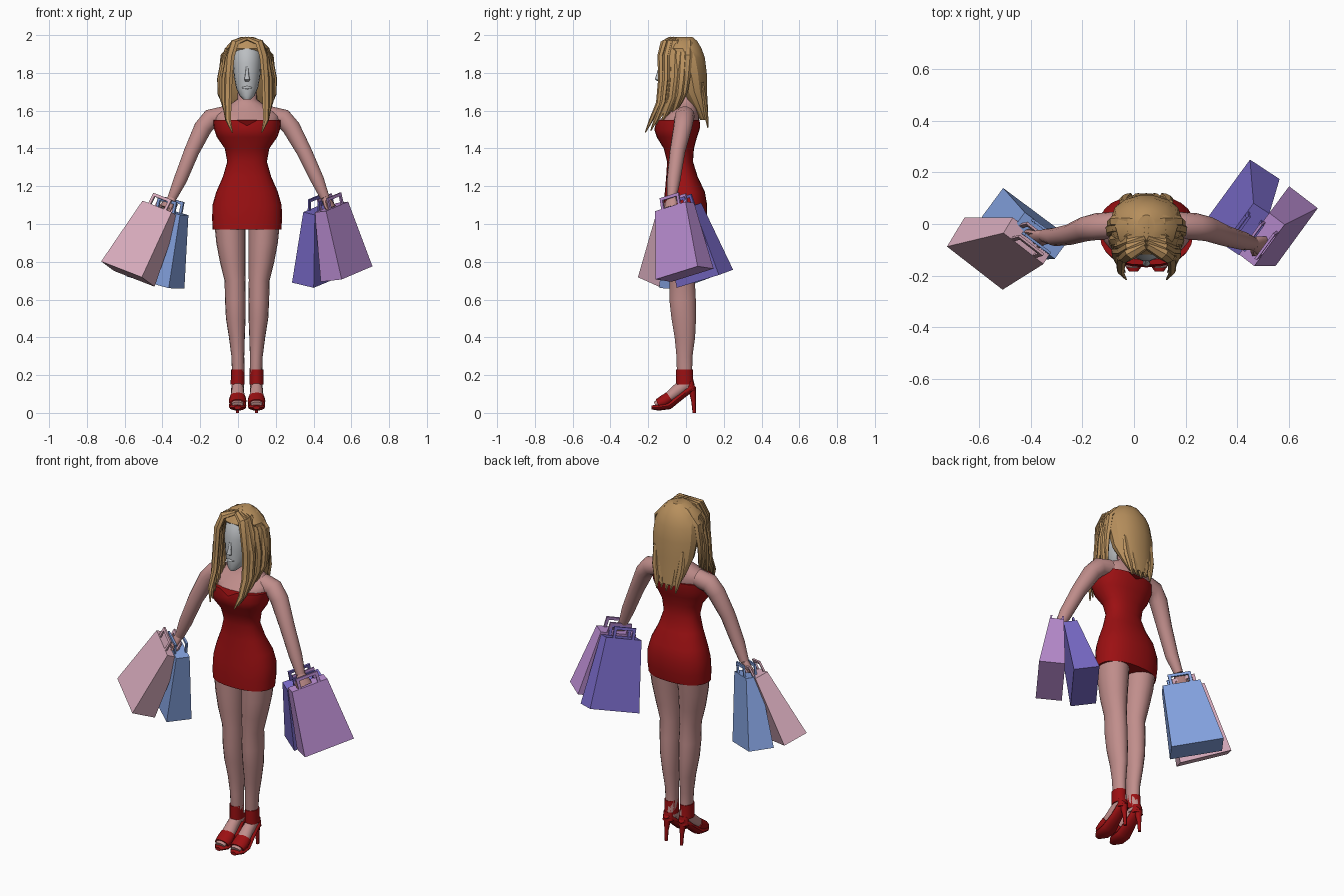
import bpy, bmesh, math
from mathutils import Vector, Matrix

C = 0.048  # body centre line


def material(name, rgb):
    m = bpy.data.materials.new(name)
    m.diffuse_color = (*rgb, 1)
    return m


SKIN = material("skin", (0.53, 0.27, 0.26))
FACE = material("pale grey", (0.50, 0.52, 0.54))
HAIR = material("dark blonde", (0.48, 0.28, 0.11))
RED = material("red", (0.33, 0.005, 0.006))
PINK = material("pink", (0.70, 0.42, 0.52))
BLUE = material("blue", (0.23, 0.36, 0.74))
INDIGO = material("indigo", (0.19, 0.145, 0.58))
ORCHID = material("orchid", (0.50, 0.27, 0.65))


def finish(name, bm, mat, angle=None):
    bmesh.ops.recalc_face_normals(bm, faces=bm.faces)
    me = bpy.data.meshes.new(name)
    bm.to_mesh(me)
    bm.free()
    me.materials.append(mat)
    ob = bpy.data.objects.new(name, me)
    bpy.context.collection.objects.link(ob)
    if angle:
        bpy.ops.object.select_all(action='DESELECT')
        ob.select_set(True)
        bpy.context.view_layer.objects.active = ob
        bpy.ops.object.shade_smooth_by_angle(angle=math.radians(angle))
    return ob


def tube(name, pts, mat, sides=12, ref=(1, 0, 0), flat=False, power=1.0, angle=50):
    """Loft of elliptical rings; each point is x, y, z, radius along ref, other radius."""
    bm = bmesh.new()
    co = [Vector(p[:3]) for p in pts]
    rings = []
    for i, p in enumerate(pts):
        t = co[min(i + 1, len(co) - 1)] - co[max(i - 1, 0)]
        t = Vector((0, 0, 1)) if flat else t.normalized()
        side = Vector(ref)
        side = (side - t * side.dot(t)).normalized()
        up = t.cross(side)
        ring = []
        for k in range(sides):
            w = 2 * math.pi * k / sides
            c, s = (math.copysign(abs(f) ** power, f) for f in (math.cos(w), math.sin(w)))
            ring.append(bm.verts.new(co[i] + side * c * p[3] + up * s * p[4]))
        rings.append(ring)
    for a, b in zip(rings, rings[1:]):
        for k in range(sides):
            n = (k + 1) % sides
            bm.faces.new((a[k], a[n], b[n], b[k]))
    bm.faces.new(rings[0])
    bm.faces.new(rings[-1])
    return finish(name, bm, mat, angle)


def body(name, rows, mat, **kw):
    """Horizontal rings from rows of z, half width, front y, back y."""
    return tube(name, [(C, (f + b) / 2, z, w, (b - f) / 2) for z, w, f, b in rows],
                mat, flat=True, **kw)


# Dress with a dipped neckline
dress = body("dress", [
    (0.97, 0.182, -0.125, 0.10), (1.03, 0.185, -0.125, 0.11), (1.10, 0.183, -0.12, 0.112),
    (1.17, 0.163, -0.112, 0.10), (1.25, 0.128, -0.105, 0.062), (1.33, 0.105, -0.10, 0.037),
    (1.40, 0.118, -0.118, 0.042), (1.46, 0.160, -0.155, 0.058), (1.50, 0.174, -0.168, 0.072),
    (1.55, 0.180, -0.160, 0.075)], RED, sides=24, power=0.88)
for v in dress.data.vertices:
    if v.co.z > 1.54 and abs(v.co.x - C) < 0.02:
        v.co.z -= 0.03

# Chest, shoulders and neck
body("chest_and_neck", [
    (1.40, 0.09, -0.09, 0.03), (1.50, 0.15, -0.14, 0.06), (1.545, 0.172, -0.145, 0.07),
    (1.575, 0.172, -0.115, 0.07), (1.605, 0.145, -0.085, 0.065), (1.635, 0.085, -0.06, 0.058),
    (1.66, 0.052, -0.052, 0.05), (1.78, 0.048, -0.06, 0.04)], SKIN, sides=20)

# Legs, feet and high-heeled sandals
LEG = [(1.00, 0.090, -0.010, 0.083, 0.098), (0.90, 0.085, -0.015, 0.078, 0.090),
       (0.80, 0.076, -0.020, 0.068, 0.080), (0.70, 0.064, -0.020, 0.055, 0.068),
       (0.60, 0.062, -0.018, 0.055, 0.071), (0.50, 0.060, -0.012, 0.052, 0.066),
       (0.40, 0.054, -0.006, 0.042, 0.055), (0.30, 0.049, -0.008, 0.034, 0.043),
       (0.22, 0.047, -0.008, 0.033, 0.041), (0.13, 0.047, 0.002, 0.030, 0.040)]
for s, tag in ((-1, "left"), (1, "right")):
    tube(tag + "_leg", [(C + s * x, y, z, a, b) for z, x, y, a, b in LEG], SKIN,
         sides=18, flat=True)
    fx = C + s * 0.05

    def foot_part(name, rows, mat, **kw):
        tube(tag + name, [(fx, *r) for r in rows], mat, **kw)
    foot_part("_foot", [(0.01, 0.16, 0.030, 0.035), (-0.05, 0.115, 0.034, 0.034),
                        (-0.11, 0.068, 0.040, 0.026), (-0.165, 0.045, 0.030, 0.014)], SKIN)
    foot_part("_sole", [(-0.183, 0.028, 0.018, 0.010), (-0.145, 0.030, 0.045, 0.018),
                        (-0.09, 0.038, 0.046, 0.020), (-0.03, 0.085, 0.036, 0.018),
                        (0.025, 0.13, 0.034, 0.020), (0.045, 0.145, 0.018, 0.015)], RED)
    foot_part("_toe_strap", [(-0.085, 0.082, 0.043, 0.033), (-0.115, 0.062, 0.047, 0.034),
                             (-0.15, 0.048, 0.043, 0.026)], RED)
    foot_part("_ankle_cuff", [(-0.006, 0.15, 0.037, 0.047), (-0.008, 0.19, 0.036, 0.045),
                              (-0.008, 0.23, 0.036, 0.045)], RED, flat=True)
    foot_part("_heel_counter", [(0.025, 0.115, 0.032, 0.026), (0.024, 0.165, 0.028, 0.018)], RED)
    foot_part("_stiletto", [(0.032, 0.13, 0.022, 0.020), (0.040, 0.06, 0.011, 0.012),
                            (0.044, 0.0, 0.008, 0.009)], RED, sides=8, flat=True)

# Arms and hands; the fingers spread along the bag handles
ARMS = {
    "right": ([(0.17, -0.005, 1.572, 0.052), (0.24, -0.010, 1.558, 0.052),
               (0.282, -0.018, 1.51, 0.049), (0.35, -0.045, 1.385, 0.041),
               (0.42, -0.065, 1.235, 0.036), (0.46, -0.075, 1.14, 0.025)],
              Vector((0.60, 0.80, 0)), Vector((0.495, -0.082, 1.085))),
    "left": ([(-0.075, -0.005, 1.572, 0.052), (-0.145, -0.010, 1.558, 0.052),
              (-0.185, -0.018, 1.51, 0.049), (-0.245, -0.04, 1.385, 0.041),
              (-0.305, -0.05, 1.235, 0.036), (-0.348, -0.045, 1.14, 0.025)],
             Vector((0.78, -0.62, 0)), Vector((-0.382, -0.058, 1.085)))}
for tag, (pts, w, palm) in ARMS.items():
    tube(tag + "_arm", [(*p, p[3]) for p in pts], SKIN, sides=14, ref=(0, 1, 0))
    wrist = Vector(pts[-1][:3])
    tube(tag + "_palm", [(*wrist, 0.024, 0.022), (*wrist.lerp(palm, 0.5), 0.036, 0.020),
                         (*palm, 0.040, 0.016)], SKIN, sides=10, ref=w)
    d = (palm - wrist).normalized()
    for i in range(4):
        base = palm + w * (i - 1.5) * 0.020
        tip = base + d * 0.055 + w * (i - 1.5) * 0.006
        tube(f"{tag}_finger_{i + 1}", [(*base, 0.010, 0.010), (*base.lerp(tip, 0.6), 0.009, 0.009),
                                       (*tip, 0.005, 0.005)], SKIN, sides=6, ref=w)
    base = wrist.lerp(palm, 0.4) - w * 0.025
    tube(tag + "_thumb", [(*base, 0.012, 0.012), (*(base + d * 0.03 - w * 0.018), 0.010, 0.010),
                          (*(base + d * 0.06 - w * 0.02), 0.005, 0.005)], SKIN, sides=6, ref=w)

# Face and nose
body("face", [
    (1.66, 0.020, -0.135, -0.08), (1.68, 0.040, -0.142, -0.04), (1.72, 0.058, -0.143, 0.0),
    (1.78, 0.069, -0.144, 0.02), (1.85, 0.075, -0.144, 0.03), (1.91, 0.072, -0.130, 0.03),
    (1.96, 0.045, -0.095, 0.0)], FACE, sides=18)
tube("nose", [(C, -0.138, 1.835, 0.006, 0.006), (C, -0.147, 1.79, 0.010, 0.010),
              (C, -0.152, 1.765, 0.015, 0.013), (C, -0.142, 1.755, 0.010, 0.006)],
     FACE, sides=8, flat=True)
tube("lips", [(C - 0.025, -0.136, 1.722, 0.003, 0.003), (C, -0.143, 1.722, 0.009, 0.007),
              (C + 0.025, -0.136, 1.722, 0.003, 0.003)], FACE, sides=8, ref=(0, 0, 1))

# Hair: faceted cap falling to the nape
body("hair_cap", [
    (1.99, 0.035, -0.05, 0.035), (1.97, 0.080, -0.095, 0.06), (1.93, 0.118, -0.120, 0.085),
    (1.88, 0.132, -0.085, 0.102), (1.80, 0.136, -0.06, 0.112), (1.70, 0.125, -0.025, 0.113),
    (1.62, 0.100, 0.03, 0.117), (1.55, 0.070, 0.075, 0.119)], HAIR, sides=14, angle=25)


def lerp(a, b, f):
    return a + (b - a) * f


# Hair strands sweeping from the parting over each side
N = 7
for s, tag in ((-1, "left"), (1, "right")):
    for i in range(N):
        f = i / (N - 1)
        j = 0.012 * (i % 2)
        rows = [(0.004, lerp(-0.085, 0.01, f), 1.982, 0.016, 0.010),
                (0.065, lerp(-0.118, 0.01, f), 1.962, 0.026, 0.014),
                (lerp(0.088, 0.128, f), lerp(-0.135, 0.01, f), 1.89, 0.024, 0.015),
                (lerp(0.098, 0.140, f) + j, lerp(-0.132, 0.0, f), 1.77, 0.022, 0.014),
                (lerp(0.100, 0.138, f) + j, lerp(-0.145, -0.01, f), lerp(1.64, 1.70, f), 0.020, 0.013),
                (lerp(0.100, 0.120, f), lerp(-0.185, -0.03, f), lerp(1.55, 1.65, f) - j, 0.015, 0.010),
                (lerp(0.078, 0.105, f), lerp(-0.215, -0.045, f), lerp(1.485, 1.61, f) - j, 0.003, 0.003)]
        tube(f"{tag}_hair_strand_{i + 1}", [(C + s * r[0], *r[1:]) for r in rows], HAIR,
             sides=6, ref=(s * (1 - f), 0.4 + f, 0), angle=30)

# Back locks below the cap
for i in range(5):
    x = (i - 2) * 0.034
    tube(f"back_lock_{i + 1}", [(C + x * 1.3, 0.085, 1.75, 0.016, 0.010),
                                (C + x * 1.2, 0.098, 1.64, 0.022, 0.014),
                                (C + x, 0.108, 1.57, 0.018, 0.011),
                                (C + x * 0.9, 0.116, 1.51 + 0.012 * (i % 2), 0.004, 0.004)],
         HAIR, sides=6, angle=30)


def bag(name, top, bottom, turn, mat, wt=0.205, wb=0.285, tt=0.075, tb=0.14):
    """Flared paper bag hanging from top to bottom centre, with two square handles."""
    top, bottom = Vector(top), Vector(bottom)
    z = (top - bottom).normalized()
    h = (top - bottom).length
    w = Vector((math.cos(turn), math.sin(turn), 0))
    w.z = -(w.x * z.x + w.y * z.y) / z.z
    w.normalize()
    t = z.cross(w)
    bm = bmesh.new()

    def box(cx, cy, cz, sx, sy, sz):
        m = Matrix.Translation((cx, cy, cz)) @ Matrix.Diagonal((sx, sy, sz, 1))
        return bmesh.ops.create_cube(bm, size=1, matrix=m)["verts"]
    for v in box(0, 0, h / 2, wb, tb, h):
        if v.co.z > h / 2:
            v.co.x *= wt / wb
            v.co.y *= tt / tb
    for y in (-tt / 2 + 0.006, tt / 2 - 0.006):
        for x in (-0.055, 0.055):
            box(x, y, h + 0.025, 0.016, 0.010, 0.06)
        box(0, y, h + 0.053, 0.126, 0.010, 0.016)
    rot = Matrix((w, t, z)).transposed().to_4x4()
    bm.transform(Matrix.Translation(bottom) @ rot)
    finish(name, bm, mat)


# Shopping bags
bag("orchid_bag", (0.495, -0.06, 1.09), (0.575, -0.008, 0.735), 0.94, ORCHID)
bag("indigo_bag", (0.435, -0.02, 1.08), (0.425, 0.10, 0.71), 0.94, INDIGO)
bag("pink_bag", (-0.41, -0.065, 1.08), (-0.583, -0.115, 0.735), -0.66, PINK)
bag("blue_bag", (-0.365, -0.045, 1.07), (-0.437, 0.0, 0.69), -0.64, BLUE)
